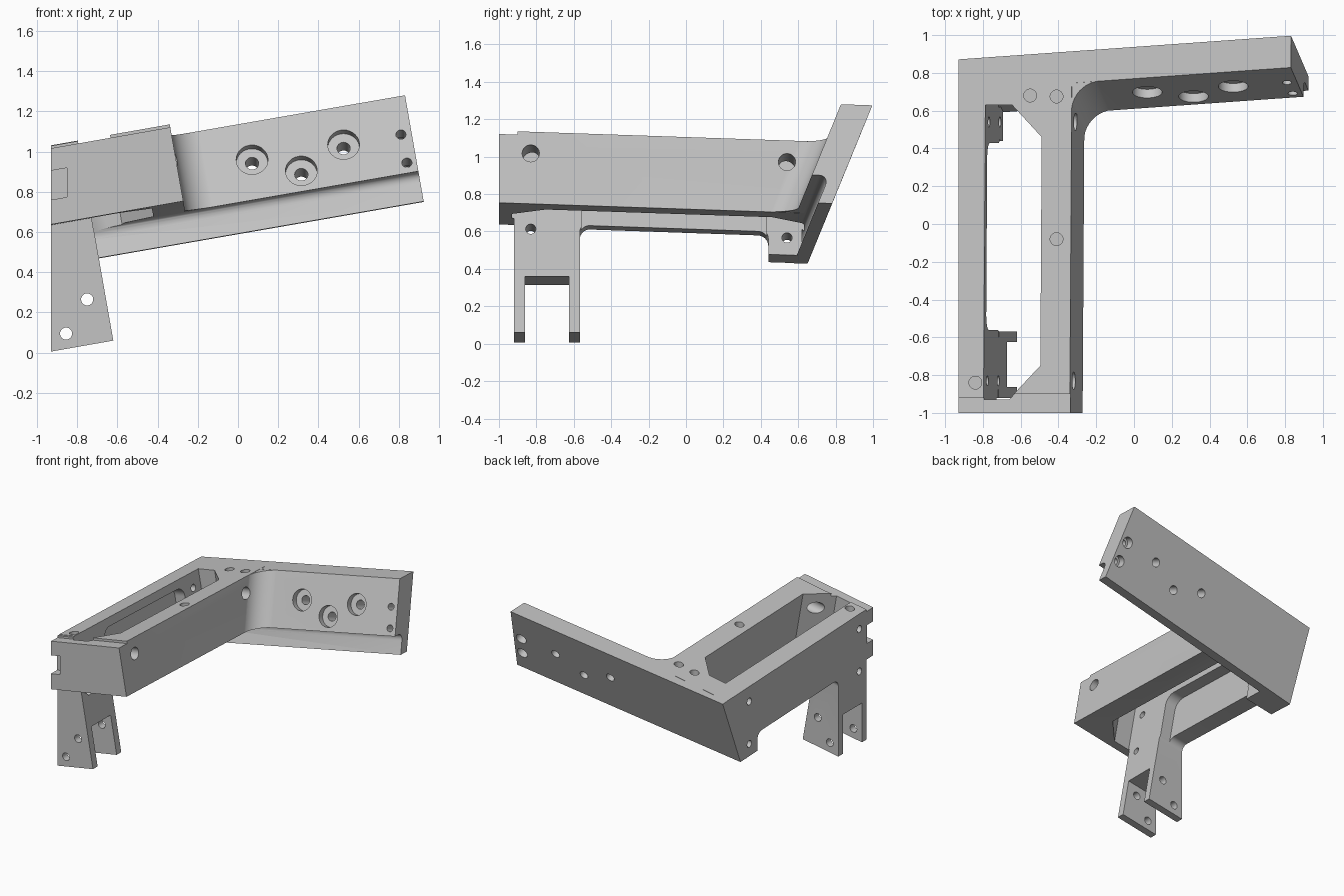
import bpy, bmesh, math
from mathutils import Vector

if "Cube" in bpy.data.objects:
    bpy.data.objects.remove(bpy.data.objects["Cube"])

grey = bpy.data.materials.new("plain_grey")
grey.use_nodes = True
grey.diffuse_color = (0.55, 0.55, 0.55, 1)
grey.node_tree.nodes["Principled BSDF"].inputs["Base Color"].default_value = (0.55, 0.55, 0.55, 1)

TILT = math.radians(10)
TOP, BASE, FOOT = 1.146, 0.755, 0.605   # main levels across the tilted frame
INNER, RIGHT, END = -0.60, -0.137, 1.04  # main positions along the tilted frame
LEAN = 0.398                             # lean of the rear plate
SKEW = 0.07
DROP = 0.0345                            # fall of the levels towards the rear
GAP = 0.001                              # keeps joined faces from coinciding


def world(a, y, c):
    """Tilted frame coordinates to world coordinates."""
    w = c - DROP * y
    return Vector((a * math.cos(TILT) - w * math.sin(TILT), y,
                   a * math.sin(TILT) + w * math.cos(TILT)))


def arc(p, corner, q, n=10):
    """Rounded corner from p to q."""
    p, corner, q = Vector(p), Vector(corner), Vector(q)
    out = []
    for i in range(n + 1):
        t = math.pi / 2 * i / n
        out.append(tuple(corner + (p - corner) * (1 - math.sin(t)) + (q - corner) * (1 - math.cos(t))))
    return out


def solid(name, rings):
    bm = bmesh.new()
    lo, hi = [[bm.verts.new(p) for p in ring] for ring in rings]
    bm.faces.new(lo)
    bm.faces.new(hi)
    n = len(lo)
    for i in range(n):
        j = (i + 1) % n
        bm.faces.new((lo[i], lo[j], hi[j], hi[i]))
    bmesh.ops.recalc_face_normals(bm, faces=bm.faces)
    me = bpy.data.meshes.new(name)
    bm.to_mesh(me)
    bm.free()
    me.materials.append(grey)
    ob = bpy.data.objects.new(name, me)
    bpy.context.collection.objects.link(ob)
    return ob


def along(name, profile, a0, a1, skew=0):
    """Profile of (y, c) pushed lengthwise."""
    return solid(name, [[world(a, y + skew * a, c) for y, c in profile] for a in (a0, a1)])


def upright(name, profile, c0, c1, lean=0, skew=0):
    """Profile of (a, y) pushed upward."""
    return solid(name, [[world(a, y + lean * c + skew * a, c) for a, y in profile] for c in (c0, c1)])


def rod(name, p, q, r, n=32):
    p, q = Vector(p), Vector(q)
    rot = (q - p).to_track_quat('Z', 'Y')
    ring = [rot @ Vector((r * math.cos(2 * math.pi * i / n), r * math.sin(2 * math.pi * i / n), 0))
            for i in range(n)]
    return solid(name, [[e + v for v in ring] for e in (p, q)])


def volume(ob):
    bm = bmesh.new()
    bm.from_object(ob, bpy.context.evaluated_depsgraph_get())
    v = bm.calc_volume()
    bm.free()
    return v


def combine(target, tool, op):
    """Join or cut, taking the first solver that leaves a sound volume."""
    before, part = volume(target), volume(tool)
    low, high = (max(before, part), before + part) if op == 'UNION' else (before - part, before)
    mod = target.modifiers.new(op, 'BOOLEAN')
    mod.operation, mod.object = op, tool
    for solver in ('MANIFOLD', 'EXACT', 'FLOAT'):
        mod.solver = solver
        bpy.context.view_layer.update()
        after = volume(target)
        if after > 0.1 and low - 0.001 < after < high - 1e-6:
            break
    bpy.context.view_layer.objects.active = target
    bpy.ops.object.modifier_apply(modifier=mod.name)
    bpy.data.objects.remove(tool)


# Main frame, with the lowered front strip
bracket = along("bracket", [(-1, BASE), (0.68, BASE), (0.82, TOP), (-0.9, TOP),
                            (-0.9, TOP - 0.018), (-1, TOP - 0.018)], -1.3, RIGHT)


# Leaning rear plate with a thin lower lip
def back(c, inset=0):
    return (0.468 + LEAN * c - inset, c)


shelf, crest = BASE + GAP, TOP - GAP
lip = arc(back(shelf - 0.055, 0.075), back(shelf, 0.075), (back(shelf, 0.13)[0], shelf))
rear_plate = along("rear_plate", [back(crest), back(FOOT), back(FOOT, 0.075)] + lip
                   + [back(shelf, 0.168), back(crest, 0.168)], -1.27, END, SKEW)

# Rounded inner corner between frame and rear plate
f, side = 0.300 + GAP, RIGHT - GAP
inner_corner = upright("inner_corner", [(side - 0.05, f + 0.03), (side - 0.05, f - 0.15)]
                       + arc((side, f - 0.15), (side, f), (side + 0.15, f))
                       + [(side + 0.15, f + 0.03)], BASE + 2 * GAP, TOP - 2 * GAP, LEAN, SKEW)


# Left wall with the forked leg and the rear foot
def flat(y, w):
    return (y, w + DROP * y)


rail, sole, web = 0.745, 0.167, 0.471
wall = [(-0.92, TOP - 3 * GAP), flat(-0.92, sole), flat(-0.862, sole), flat(-0.862, web),
        flat(-0.625, web), flat(-0.625, sole), flat(-0.568, sole)]
wall += arc((-0.568, rail - 0.055), (-0.568, rail), (-0.513, rail))
wall += arc((0.385, rail), (0.44, rail), (0.44, rail - 0.055))
wall += [(0.44, FOOT + GAP), (0.62, FOOT + GAP), (0.62, TOP - 3 * GAP)]
left_wall = along("left_wall", wall, -1.24, INNER)

for part in (rear_plate, inner_corner, left_wall):
    combine(bracket, part, 'UNION')

cutters = []

# Frame window with two angled corners
right, left = -0.297, INNER - GAP
cutters.append(upright("window", [(left, -0.93), (right - 0.17, -0.93), (right, -0.75),
                                  (right, 0.46), (right - 0.16, 0.63), (left, 0.63)], 0.70, 1.4))

# Hollow in the inside of the left wall
cutters.append(along("wall_hollow", [(-0.56, 0.5)] + arc((-0.56, 1.0), (-0.56, 1.08), (-0.48, 1.08))
                     + arc((0.35, 1.08), (0.43, 1.08), (0.43, 1.0)) + [(0.43, 0.5)], -0.69, -0.45))

# Front edge notch
cutters.append(solid("notch", [[(x, y, z + 0.176 * (x + 0.93)) for x, z in
                                ((-1.2, 0.76), (-0.85, 0.76), (-0.85, 0.905), (-1.2, 0.905))]
                               for y in (-1.1, -0.925)]))

# Vertical left end
cutters.append(solid("end_trim", [[(x, y, z) for x, z in ((-0.93, -1), (-0.93, 2), (-3, 2), (-3, -1))]
                                  for y in (-2, 2)]))

# Cross holes through both walls
for y in (-0.83, 0.54):
    cutters.append(rod("wide_hole", world(-0.5, y, 1.029), world(0, y, 1.029), 0.046))
    for c in (1.029, 0.70):
        cutters.append(rod("narrow_hole", world(-1.4, y, c), world(-0.45, y, c), 0.027))

# Shallow holes in the top
for x, y in ((-0.55, 0.68), (-0.41, 0.675), (-0.41, -0.08), (-0.84, -0.84)):
    z = 1.164 + 0.176 * x - 0.035 * y
    cutters.append(rod("top_hole", (x, y, z - 0.08), (x, y, z + 0.1), 0.034))

# Fork holes
for x, z in ((-0.855, 0.095), (-0.75, 0.265)):
    cutters.append(rod("fork_hole", (x, -1.2, z), (x, -0.4, z), 0.03))

# Rear plate holes, recessed at the front, and at the back near the end
inward = Vector((0, 1, -0.41)).normalized()
for x, z, front in ((0.07, 0.96, True), (0.315, 0.905, True), (0.525, 1.035, True),
                    (0.81, 1.085, False), (0.84, 0.945, False)):
    p = Vector((x, 0.83 + 0.41 * (z - 1.285), z))
    cutters.append(rod("plate_hole", p - inward * 0.1, p + inward * 0.4, 0.033 if front else 0.025))
    depth = (-0.12, 0.05) if front else (0.1, 0.42)
    cutters.append(rod("recess", p + inward * depth[0], p + inward * depth[1], 0.079 if front else 0.042))

for tool in cutters:
    combine(bracket, tool, 'DIFFERENCE')

bpy.ops.object.select_all(action='DESELECT')
bracket.select_set(True)
bpy.context.view_layer.objects.active = bracket
bpy.ops.object.shade_smooth_by_angle(angle=math.radians(25))
